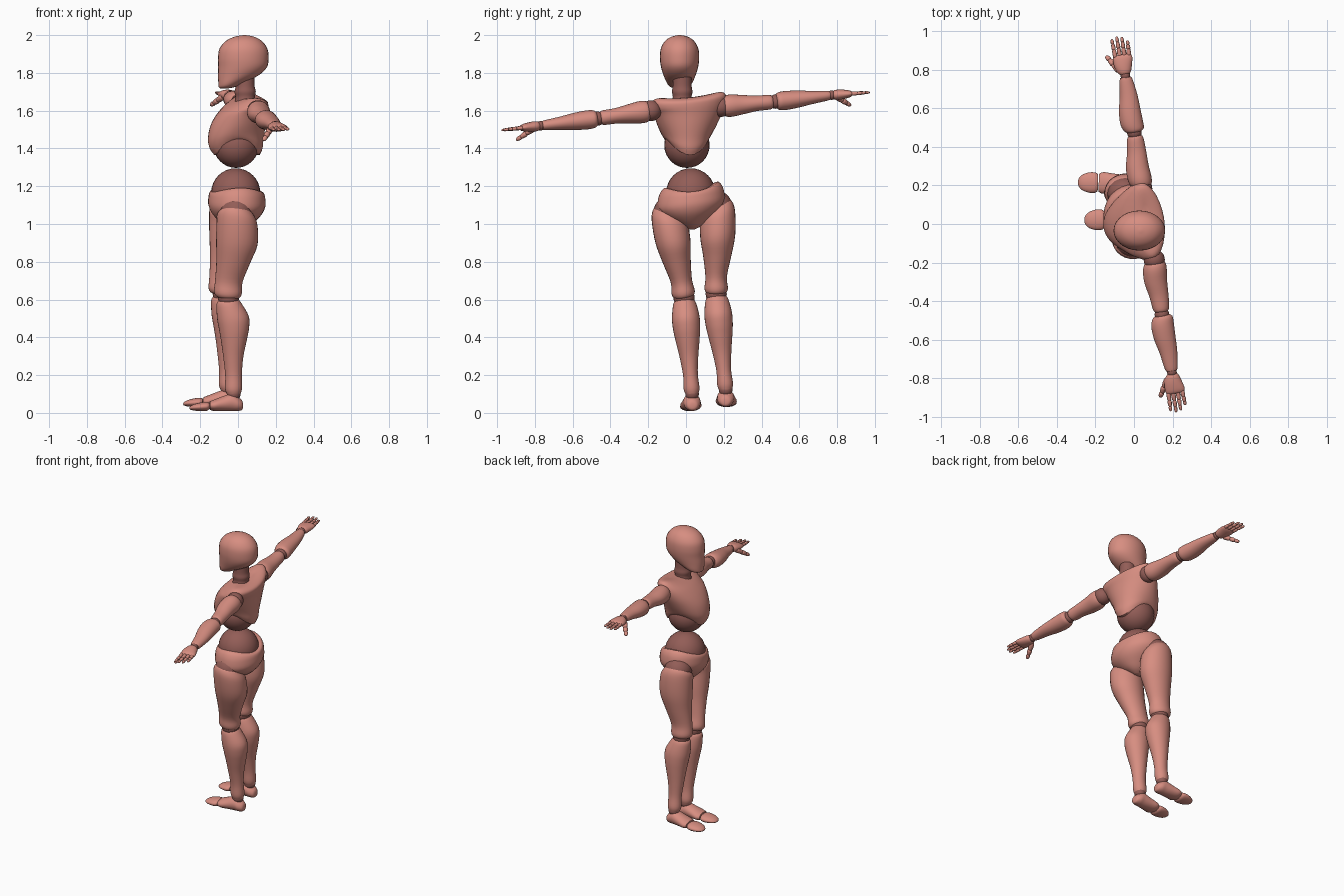
import bpy, bmesh, math
from mathutils import Vector as V

cube = bpy.data.objects.get("Cube")
if cube:
    bpy.data.objects.remove(cube)


def material(name, rgb):
    m = bpy.data.materials.new(name)
    m.use_nodes = True
    m.diffuse_color = (*rgb, 1)
    m.node_tree.nodes["Principled BSDF"].inputs["Base Color"].default_value = (*rgb, 1)
    return m


SKIN = material("coral pink", (.68, .27, .22))
JOINT = material("dark coral", (.29, .11, .095))
UP, FRONT, SIDE = V((0, 0, 1)), V((-1, 0, 0)), V((0, -1, 0))


def finish(name, bm, mat):
    bmesh.ops.recalc_face_normals(bm, faces=bm.faces)
    me = bpy.data.meshes.new(name)
    bm.to_mesh(me)
    bm.free()
    me.materials.append(mat)
    me.shade_smooth()
    me.set_sharp_from_angle(angle=math.radians(50))
    ob = bpy.data.objects.new(name, me)
    bpy.context.collection.objects.link(ob)


def ball(name, centre, r, mat=JOINT):
    bm = bmesh.new()
    bmesh.ops.create_uvsphere(bm, u_segments=28, v_segments=16, radius=r)
    bmesh.ops.translate(bm, verts=bm.verts, vec=centre)
    finish(name, bm, mat)


def spline(rows, steps=4):
    # Catmull-Rom through the stations
    out = []
    for i in range(len(rows) - 1):
        quad = [rows[max(0, min(len(rows) - 1, i + k))] for k in (-1, 0, 1, 2)]
        for s in range(steps):
            t = s / steps
            out.append([b + t / 2 * (c - a + t * (2 * a - 5 * b + 4 * c - d + t * (3 * (b - c) + d - a)))
                        for a, b, c, d in zip(*quad)])
    return out + [rows[-1]]


def loft(name, origin, axis, first, second, rows, length=1, mat=SKIN, sides=28):
    """Station: position, first offset, first radius, second radius, slant, saddle, second offset."""
    origin, axis = V(origin), V(axis).normalized()
    first = (first - axis * first.dot(axis)).normalized()
    second = (second - axis * second.dot(axis) - first * second.dot(first)).normalized()
    bm, rings = bmesh.new(), []
    rows = [list(r) + [0] * (7 - len(r)) for r in rows]
    for t, c, a, b, slant, saddle, d in spline(rows):
        ring = []
        for i in range(sides):
            co, si = math.cos(math.tau * i / sides), math.sin(math.tau * i / sides)
            ring.append(bm.verts.new(origin + axis * (t * length + slant * b * si + saddle * si * si)
                                     + first * (c + a * co) + second * (d + b * si)))
        rings.append(ring)
    for lo, hi in zip(rings, rings[1:]):
        for i in range(sides):
            j = (i + 1) % sides
            bm.faces.new((lo[i], lo[j], hi[j], hi[i]))
    for ring, r in ((rings[0], rows[0]), (rings[-1], rows[-1])):
        tip = bm.verts.new(origin + axis * r[0] * length + first * r[1] + second * r[6])
        for i in range(sides):
            bm.faces.new((ring[i], ring[(i + 1) % sides], tip))
    finish(name, bm, mat)


def segment(name, start, end, first, second, rows, **kw):
    span = V(end) - V(start)
    loft(name, start, span, first, second, rows, span.length, **kw)


# Head and neck
loft("head", (0, -.034, 0), UP, FRONT, SIDE, [
    (1.717, .075, .018, .02), (1.725, .06, .042, .048), (1.745, .04, .064, .066), (1.785, 0, .106, .084),
    (1.83, -.024, .129, .098), (1.88, -.028, .134, .104), (1.93, -.029, .126, .099),
    (1.97, -.031, .094, .076), (1.992, -.034, .05, .042), (2, -.034, .006, .006)])
loft("neck", (.038, -.02, 0), UP, FRONT, SIDE, [
    (1.63, 0, .06, .06), (1.67, 0, .052, .05), (1.7, 0, .056, .054), (1.73, 0, .05, .05), (1.78, 0, .05, .05)],
    mat=JOINT)

# Torso, turned slightly
TF, TS = V((-1, -.15, 0)), V((.15, -1, 0))
loft("chest", (0, .005, 0), UP, TF, TS, [
    (1.365, .005, .122, .112, 0, .085), (1.4, .01, .141, .122, 0, .06), (1.45, .012, .148, .135, 0, .03),
    (1.52, 0, .146, .156), (1.58, -.02, .132, .182), (1.625, -.045, .113, .2, -.08),
    (1.652, -.065, .088, .198, -.1, .012), (1.666, -.07, .055, .165, -.1, .016), (1.67, -.07, .02, .07, -.1)])
ball("waist_ball", (-.01, .005, 1.417), .12)
ball("pelvis_ball", (-.012, .025, 1.165), .13)
loft("pelvis", (-.006, .027, 0), UP, TF, TS, [
    (.97, 0, .02, .015), (.985, 0, .055, .045), (1.01, 0, .09, .085, -.1), (1.055, 0, .132, .145, -.12),
    (1.1, 0, .151, .178, -.12), (1.145, 0, .149, .175, -.12, .012), (1.165, 0, .143, .16, -.12, .028),
    (1.172, 0, .132, .143, -.12, .036)])

# Limb stations shared by both sides
THIGH = [(-.05, 0, .035, .03, -.5), (-.03, 0, .07, .06, -.5), (.03, 0, .098, .086, -.5),
         (.13, -.01, .109, .094, -.38, 0, .008), (.35, -.018, .11, .092, -.15, 0, .01),
         (.57, -.008, .09, .074, 0, 0, .006), (.8, .006, .073, .057), (.93, .006, .074, .062),
         (.98, .005, .067, .056), (1, .005, .055, .045)]
CALF = [(.02, 0, .05, .045), (.06, 0, .065, .06), (.2, -.017, .084, .073), (.32, -.02, .08, .072),
        (.45, -.016, .068, .063), (.62, -.008, .053, .049), (.8, -.004, .044, .039),
        (.94, 0, .045, .042), (1, 0, .036, .034)]
FOOT = [(-.048, .036, .012, .014), (-.042, .038, .026, .028), (-.02, .045, .038, .042),
        (.01, .053, .047, .046), (.06, .045, .039, .051), (.105, .037, .03, .056), (.128, .036, .022, .046)]
TOES = [(.132, .033, .018, .042), (.145, .031, .024, .052), (.175, .029, .023, .053),
        (.21, .026, .017, .042), (.23, .023, .009, .024), (.236, .022, .002, .006)]
UPPER_ARM = [(.02, 0, .03, .03), (.06, 0, .053, .052), (.18, .004, .062, .059), (.4, .008, .059, .051),
             (.65, .002, .05, .041), (.88, 0, .043, .039), (.94, 0, .034, .032)]
FOREARM = [(.0, 0, .03, .032), (.05, 0, .052, .046), (.18, .006, .059, .05), (.4, .006, .056, .045),
           (.65, 0, .046, .035), (.9, 0, .035, .027), (.97, 0, .028, .023)]
PALM = [(.02, 0, .022, .018), (.1, .002, .036, .026), (.25, .003, .046, .026), (.42, 0, .051, .021),
        (.5, 0, .047, .015), (.53, 0, .038, .008)]
FINGER = [(0, 0, .8, .8), (.08, 0, 1, 1), (.36, 0, .9, .85), (.42, 0, .7, .65), (.48, 0, .95, .9),
          (.68, 0, .8, .75), (.73, 0, .6, .55), (.79, 0, .8, .75), (.95, 0, .6, .5), (1, 0, .2, .2)]


def digit(name, start, end, radius):
    rows = [(t, c, a * radius, b * radius) for t, c, a, b in FINGER]
    segment(name, start, end, FRONT if abs((end - start).normalized().x) < .9 else SIDE, UP, rows, sides=10)


def leg(side, out, hip, knee, ankle, toe_dir):
    ball(side + "_hip_ball", hip, .088)
    ball(side + "_knee_ball", knee, .056)
    ball(side + "_ankle_ball", ankle, .036)
    segment(side + "_thigh", hip, knee, FRONT, out, THIGH)
    segment(side + "_calf", knee, ankle, FRONT, out, CALF)
    heel = V(ankle) - V((0, 0, .097))
    loft(side + "_foot", heel, toe_dir, UP, out, FOOT)
    loft(side + "_toes", heel, toe_dir, UP, out, TOES)


def arm(side, shoulder, elbow, wrist, tip):
    shoulder, elbow, wrist, tip = map(V, (shoulder, elbow, wrist, tip))
    for part, place, r in (("shoulder", shoulder, .055), ("elbow", elbow, .038), ("wrist", wrist, .025)):
        ball(f"{side}_{part}_ball", place, r)
    segment(side + "_upper_arm", shoulder, elbow, FRONT, UP, UPPER_ARM)
    segment(side + "_forearm", elbow, wrist, FRONT, UP, FOREARM)
    segment(side + "_palm", wrist, tip, FRONT, UP, PALM)
    reach = tip - wrist
    ahead = (FRONT - reach * FRONT.dot(reach) / reach.length_squared).normalized()
    for i, (name, far) in enumerate((("index", .95), ("middle", 1), ("ring", .97), ("little", .86))):
        spread = .036 - .024 * i
        digit(f"{side}_{name}_finger", wrist + reach * .49 + ahead * spread,
              wrist + reach * far + ahead * spread * 1.1, .0115)
    digit(side + "_thumb", wrist + reach * .15 + ahead * .03 - UP * .01,
          wrist + reach * .56 + ahead * .082 - UP * .062, .017)


leg("left", SIDE, (-.01, -.085, 1.06), (-.05, -.01, .61), (-.022, .032, .1), (-1, -.06, 0))
leg("right", -SIDE, (-.05, .158, 1.09), (-.078, .16, .63), (-.055, .21, .122), (-1, .03, 0))
arm("left", (.105, -.185, 1.6), (.145, -.47, 1.558), (.197, -.77, 1.52), (.232, -.975, 1.497))
arm("right", (.04, .185, 1.622), (.002, .475, 1.648), (-.045, .77, 1.682), (-.078, .975, 1.697))
